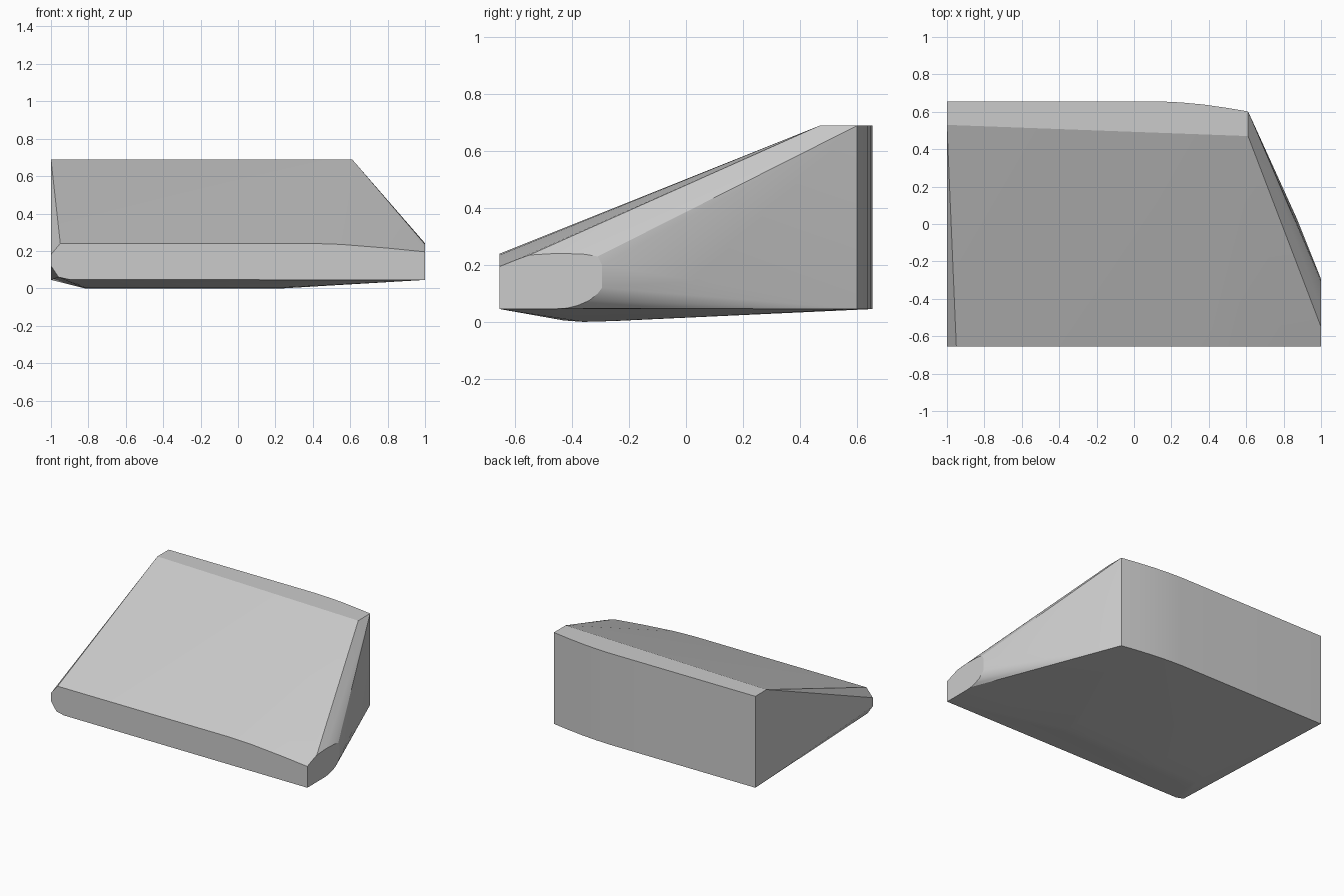
import bpy, bmesh, math

if "Cube" in bpy.data.objects:
    bpy.data.objects.remove(bpy.data.objects["Cube"])

# Front panel outline (x, z) on the plane y = -0.655
front = [(-0.95, .24), (.4, .24), (.55, .235), (.8, .215), (1, .195), (1, .045),
         (-.9, .047), (-.96, .06), (-1, .12), (-1, .18)]
# Right end panel outline (y, z) on the plane x = 1
right = [(-.6, .217), (-.55, .235), (-.45, .241), (-.36, .238), (-.31, .23),
         (-.295, .2), (-.295, .12), (-.31, .1), (-.34, .075), (-.38, .058),
         (-.42, .048), (-.47, .045)]
# Curved back wall in plan (x, y), swept from bottom to top
back = [(-1, .655), (.15, .655), (.25, .65), (.37, .639), (.49, .622), (.61, .602)]

points = [(x, -.655, z) for x, z in front]
points += [(1, y, z) for y, z in right]
points += [(x, y, z) for x, y in back for z in (.045, .69)]
# Front edge of the flat top, and the bulge of the right flank
points += [(-1, .53, .69), (.61, .47, .69), (.87, .03, .145)]
# Shallow keel of the underside
points += [(x, y, z) for x in (-.82, .24)
           for y, z in ((-.43, .005), (-.36, 0), (-.25, .003))]

# The wedge is the convex skin around these outlines
bm = bmesh.new()
verts = [bm.verts.new(p) for p in points]
hull = bmesh.ops.convex_hull(bm, input=verts)
bmesh.ops.delete(bm, geom=list({v for v in hull["geom_interior"] + hull["geom_unused"]
                                if isinstance(v, bmesh.types.BMVert)}), context='VERTS')
bmesh.ops.dissolve_limit(bm, angle_limit=math.radians(.5), verts=bm.verts, edges=bm.edges)
bmesh.ops.recalc_face_normals(bm, faces=bm.faces)
mesh = bpy.data.meshes.new("wedge_block")
bm.to_mesh(mesh)
bm.free()
block = bpy.data.objects.new("wedge_block", mesh)
bpy.context.collection.objects.link(block)
bpy.context.view_layer.objects.active = block
block.select_set(True)
bpy.ops.object.shade_smooth_by_angle(angle=math.radians(20))
